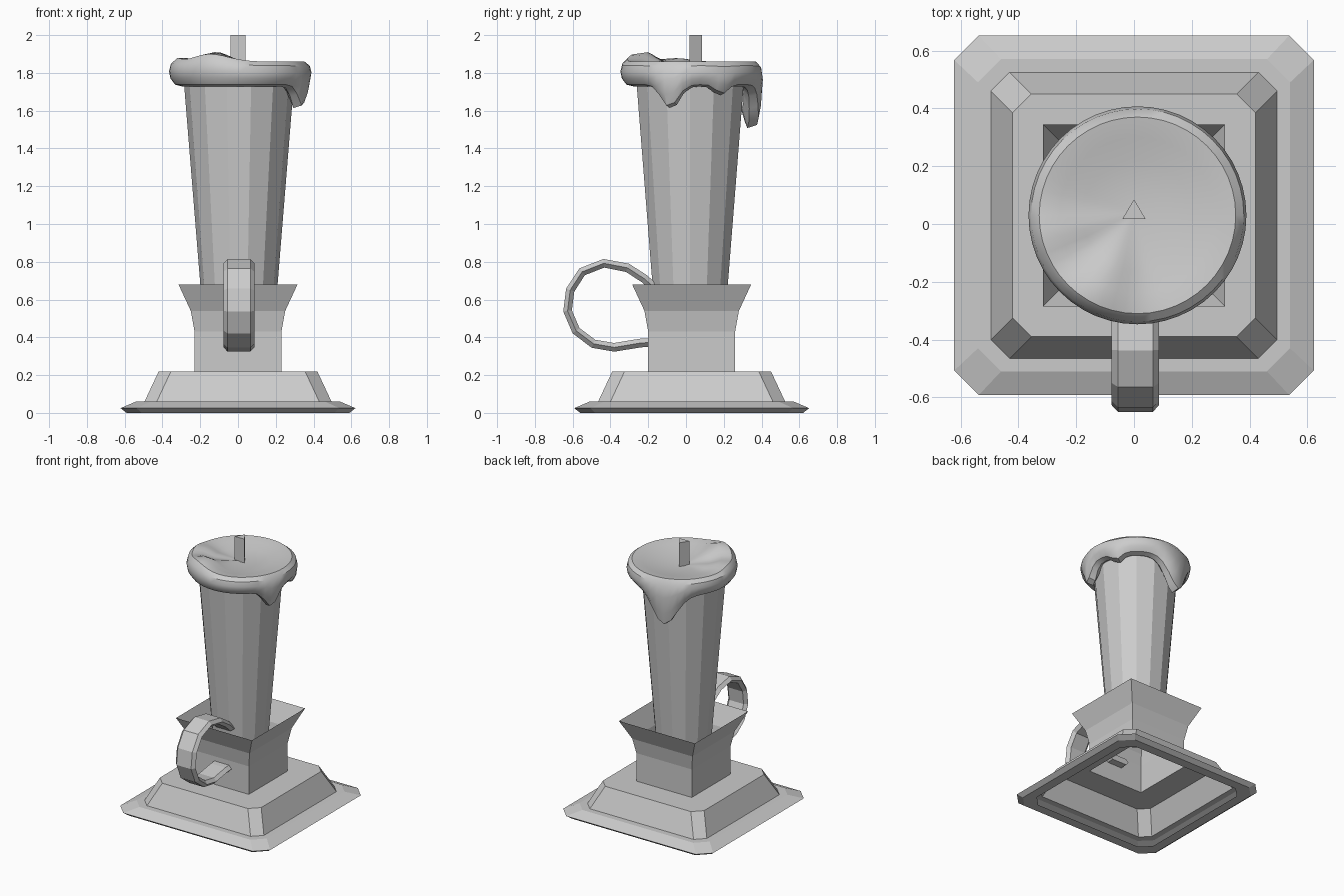
import bpy, bmesh
from math import sin, cos, pi, exp, radians

if "Cube" in bpy.data.objects:
    bpy.data.objects.remove(bpy.data.objects["Cube"])

CY = 0.03  # candlestick axis in y


def loft(name, rings, closed_ring=False, caps=(False, False), hub=None, smooth=False):
    """Skin a list of equal-length point rings, with optional caps or a centre point."""
    bm = bmesh.new()
    rows = [[bm.verts.new(p) for p in r] for r in rings]
    n = len(rows[0])
    pairs = list(zip(rows, rows[1:]))
    if closed_ring:
        pairs.append((rows[-1], rows[0]))
    for a, b in pairs:
        for i in range(n):
            j = (i + 1) % n
            bm.faces.new((a[i], a[j], b[j], b[i]))
    if caps[0]:
        bm.faces.new(rows[0][::-1])
    if caps[1]:
        bm.faces.new(rows[-1])
    if hub:
        h = bm.verts.new(hub)
        for i in range(n):
            bm.faces.new((rows[-1][i], rows[-1][(i + 1) % n], h))
    bmesh.ops.remove_doubles(bm, verts=bm.verts, dist=1e-5)
    bmesh.ops.recalc_face_normals(bm, faces=bm.faces)
    me = bpy.data.meshes.new(name)
    bm.to_mesh(me)
    bm.free()
    ob = bpy.data.objects.new(name, me)
    bpy.context.collection.objects.link(ob)
    if smooth:
        bpy.context.view_layer.objects.active = ob
        ob.select_set(True)
        bpy.ops.object.shade_smooth_by_angle(angle=radians(35))
        ob.select_set(False)
    return ob


def square(h, z, c=0.0):
    """Square ring of half size h with corners cut by c."""
    d = h - c
    pts = [(h, -d), (h, d), (d, h), (-d, h), (-h, d), (-h, -d), (-d, -h), (d, -h)]
    return [(x, y + CY, z) for x, y in pts]


def circle(r, z, n, x=0.005, y=0.022):
    return [(x + r * cos(2 * pi * i / n), y + r * sin(2 * pi * i / n), z) for i in range(n)]


# Stepped base, hollow underneath
loft("base", [square(0.52, 0.0, 0.075), square(0.59, 0.0, 0.08), square(0.622, 0.025, 0.085),
              square(0.54, 0.06, 0.08), square(0.495, 0.06, 0.065),
              square(0.42, 0.22, 0.065), square(0.23, 0.22)])

# Square flared socket, open at the top
loft("socket", [square(h, z) for h, z in
                ((0.23, 0.22), (0.23, 0.43), (0.25, 0.54), (0.315, 0.68))])

# Tapered faceted candle
loft("candle", [circle(0.19, 0.5, 14), circle(0.293, 1.77, 14)], caps=(True, True))


# Melted wax cap with drips (angle, width, length) and rim bumps (angle, width, height)
DRIPS = [(105, 19, 0.22), (-20, 11, 0.12), (28, 8, 0.05)]
BUMPS = [(242, 24, 0.05), (193, 16, 0.022)]


def lumps(table, a):
    return sum(h * exp(-(((a - c + 180) % 360 - 180) / w) ** 2) for c, w, h in table)


def wax_ring(r, z, drip, bump, pull=0.0):
    ring = []
    for i in range(48):
        a = 360 * i / 48
        d = lumps(DRIPS, a)
        rr = r + pull * d
        ring.append((0.012 + rr * cos(radians(a)), CY + rr * sin(radians(a)),
                     z - drip * d + bump * lumps(BUMPS, a)))
    return ring


loft("wax_cap", [wax_ring(0.275, 1.745, 0.6, 0), wax_ring(0.305, 1.728, 1.0, 0),
                 wax_ring(0.345, 1.738, 0.97, 0, 0.06), wax_ring(0.37, 1.77, 0.75, 0.1),
                 wax_ring(0.377, 1.805, 0.35, 0.3), wax_ring(0.368, 1.838, 0.1, 0.6),
                 wax_ring(0.34, 1.86, 0, 0.8), wax_ring(0.27, 1.85, 0, 1.2),
                 wax_ring(0.19, 1.83, 0, 0.7)],
     hub=(0.0, 0.04, 1.82), smooth=True)

# Triangular wick
tri = [(-0.04, 0.018), (0.04, 0.018), (0.0, 0.085)]
loft("wick", [[(x, y, z) for x, y in tri] for z in (1.78, 2.0)], caps=(True, True))

# Strap handle: hexagonal section swept along a loop in the y-z plane
path = [(-0.15, 0.375), (-0.24, 0.37), (-0.38, 0.347), (-0.49, 0.366), (-0.582, 0.435),
        (-0.627, 0.54), (-0.613, 0.65), (-0.55, 0.747), (-0.435, 0.792), (-0.31, 0.768),
        (-0.22, 0.71), (-0.165, 0.66)]
section = [(-0.06, 0.023), (0.06, 0.023), (0.082, 0.0), (0.06, -0.023), (-0.06, -0.023), (-0.082, 0.0)]
rings = []
for i, (y, z) in enumerate(path):
    y0, z0 = path[max(i - 1, 0)]
    y1, z1 = path[min(i + 1, len(path) - 1)]
    ty, tz = y1 - y0, z1 - z0
    l = (ty * ty + tz * tz) ** 0.5
    rings.append([(0.005 + sx, y + o * tz / l, z - o * ty / l) for sx, o in section])
loft("handle", rings, caps=(True, True))
